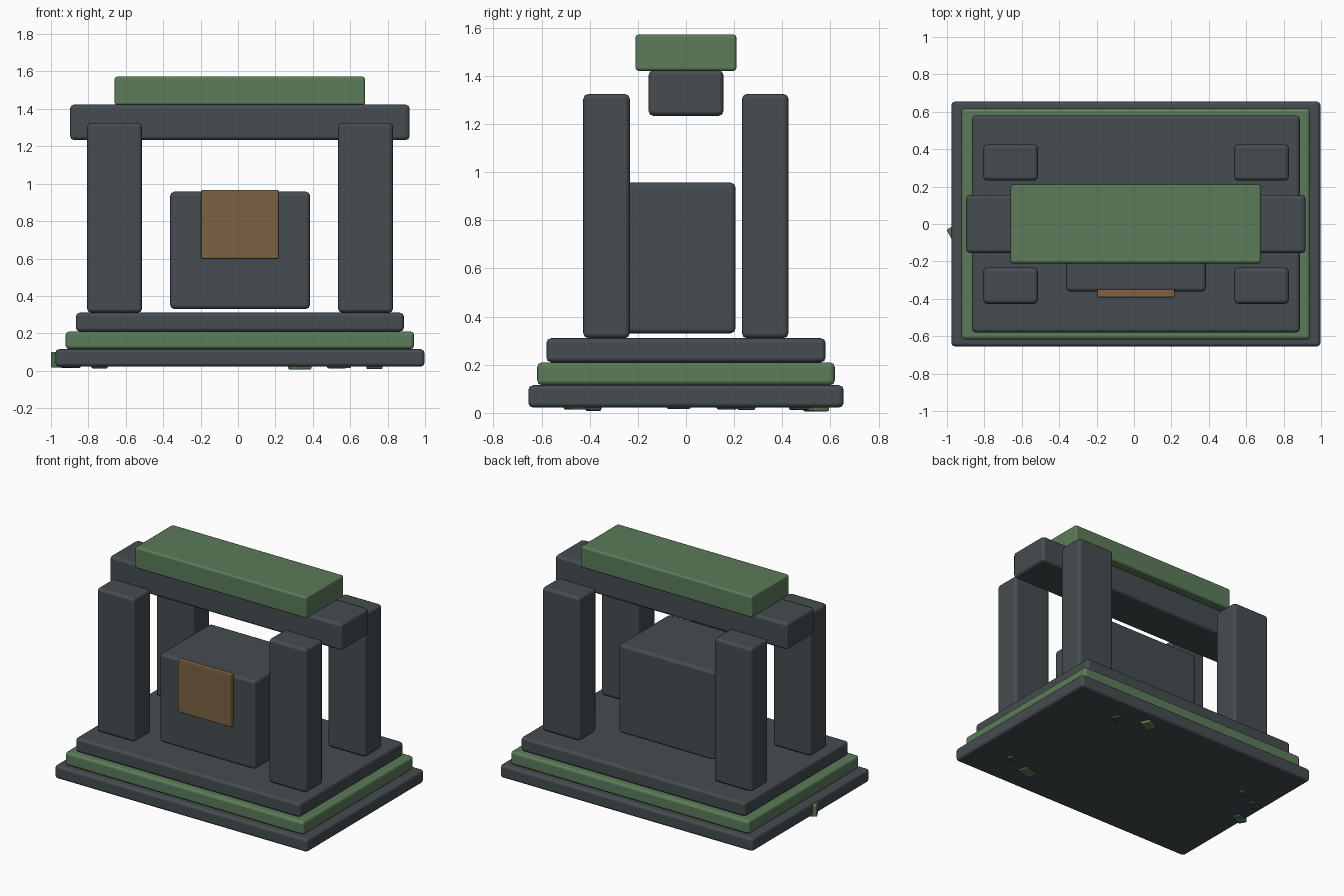
import bpy, bmesh
from mathutils import Matrix

if "Cube" in bpy.data.objects:
    bpy.data.objects.remove(bpy.data.objects["Cube"])


def material(name, rgb):
    m = bpy.data.materials.new(name)
    m.diffuse_color = (*rgb, 1)
    m.use_nodes = True
    m.node_tree.nodes["Principled BSDF"].inputs["Base Color"].default_value = m.diffuse_color
    return m


STONE = material("dark_stone", (0.06, 0.073, 0.08))
MOSS = material("moss_green", (0.105, 0.2, 0.1))
BRONZE = material("bronze", (0.2, 0.12, 0.055))


def block(name, x, y, z, mat, bevel=0.02, angle=0.0):
    """Softly bevelled box given by its (min, max) range on each axis."""
    size = [b - a for a, b in (x, y, z)]
    centre = [(a + b) / 2 for a, b in (x, y, z)]
    bm = bmesh.new()
    bmesh.ops.create_cube(bm, size=1, matrix=Matrix.Diagonal((*size, 1)))
    for f in bm.faces:
        f.smooth = True
    me = bpy.data.meshes.new(name)
    bm.to_mesh(me)
    bm.free()
    me.materials.append(mat)
    ob = bpy.data.objects.new(name, me)
    ob.location = centre
    ob.rotation_euler.z = angle
    bpy.context.collection.objects.link(ob)
    mod = ob.modifiers.new("soft_edges", 'BEVEL')
    mod.width = bevel
    mod.segments = 2
    mod.harden_normals = True
    return ob


# Stepped base
block("base_lower", (-0.977, 0.997), (-0.655, 0.655), (0.022, 0.115), STONE)
block("base_middle", (-0.922, 0.942), (-0.618, 0.618), (0.115, 0.21), MOSS)
block("base_upper", (-0.867, 0.887), (-0.58, 0.58), (0.21, 0.31), STONE)

# Four pillars
for side, x in (("left", (-0.807, -0.513)), ("right", (0.535, 0.829))):
    for end, y in (("front", (-0.427, -0.233)), ("back", (0.232, 0.426))):
        block(f"pillar_{end}_{side}", x, y, (0.31, 1.325), STONE, 0.022)

# Lintel and capping slab
block("lintel", (-0.898, 0.918), (-0.156, 0.156), (1.233, 1.423), STONE, 0.022)
block("cap_slab", (-0.66, 0.68), (-0.21, 0.21), (1.42, 1.572), MOSS, 0.014)

# Central block with front panel
block("central_block", (-0.363, 0.385), (-0.362, 0.206), (0.33, 0.957), STONE, 0.022)
block("front_panel", (-0.197, 0.217), (-0.392, -0.35), (0.6, 0.967), BRONZE, 0.006)

# Small chips embedded in the underside: x, y, bottom, width, depth, angle, material
chips = [
    (0.53, 0.47, 0.012, 0.09, 0.06, 0.4, STONE),
    (0.33, 0.54, 0.006, 0.11, 0.07, 0.5, MOSS),
    (-0.74, 0.25, 0.012, 0.08, 0.05, 0.5, STONE),
    (-0.895, 0.17, 0.014, 0.10, 0.05, 0.5, STONE),
    (-0.94, -0.03, 0.016, 0.11, 0.06, 0.5, MOSS),
    (0.73, -0.385, 0.008, 0.08, 0.05, 0.3, STONE),
    (0.54, -0.46, 0.014, 0.12, 0.07, 0.3, MOSS),
]
for i, (x, y, z, w, d, a, mat) in enumerate(chips):
    block(f"chip_{i + 1}", (x - w / 2, x + w / 2), (y - d / 2, y + d / 2),
          (z, z + 0.085), mat, 0.008, a)
